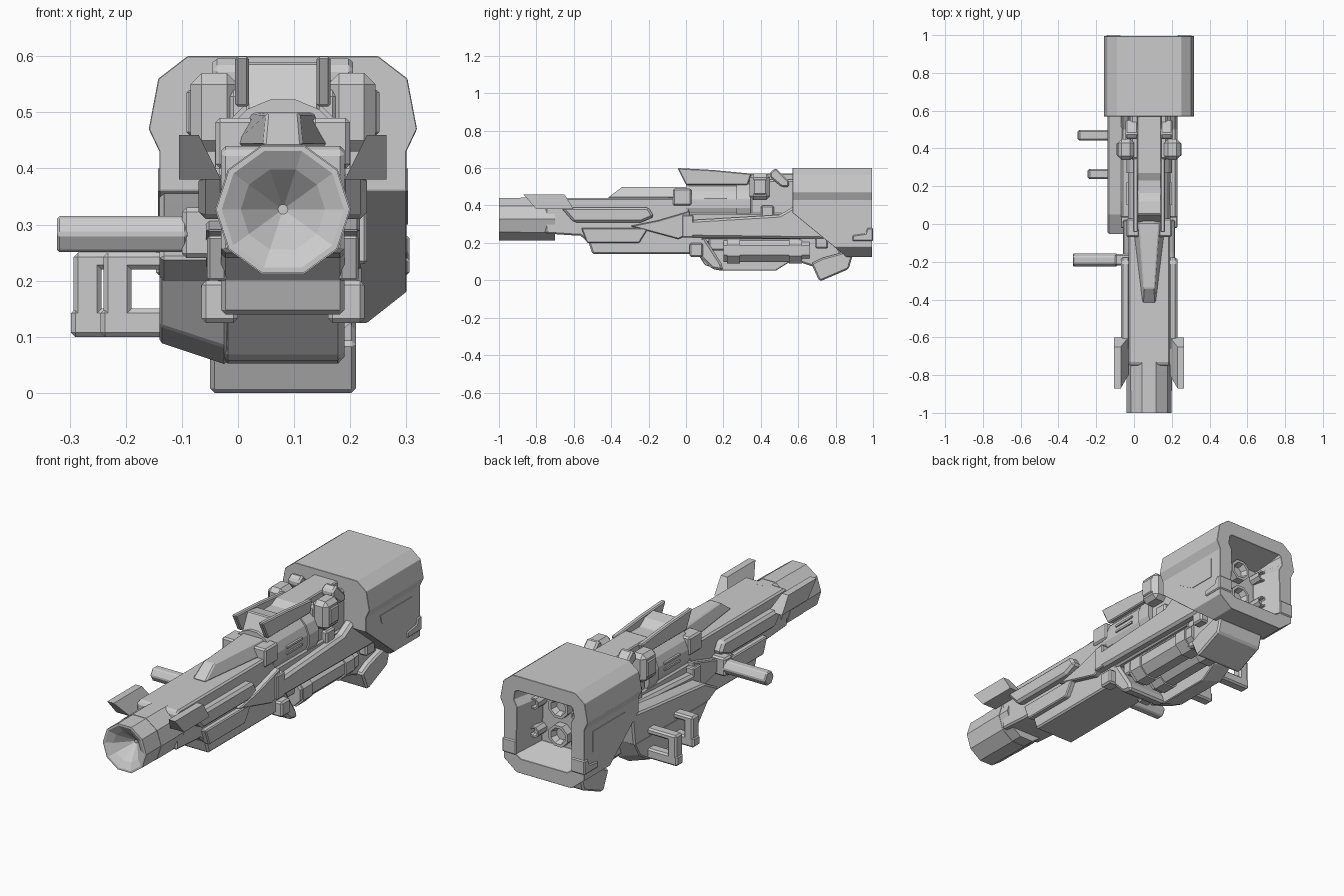
import bpy, bmesh
from math import pi, cos, sin

cube = bpy.data.objects.get("Cube")
if cube:
    bpy.data.objects.remove(cube, do_unlink=True)

grey = bpy.data.materials.new("plain_grey")
grey.use_nodes = True
tone = (0.6, 0.6, 0.6, 1)
grey.diffuse_color = tone
grey.node_tree.nodes["Principled BSDF"].inputs["Base Color"].default_value = tone

AXIS = 0.08          # centre line; every part is modelled around it
BORE = 0.327         # height of the barrel's centre
BODY = 0.11          # half width of the main body
FLANK = 0.15         # half width over the side rails
SHARP, FINE, SOFT, WIDE = 0, 0.005, 0.008, 0.012  # chamfer sizes


def finish(name, bm, chamfer=SHARP, mirror=False):
    bmesh.ops.recalc_face_normals(bm, faces=bm.faces)
    mesh = bpy.data.meshes.new(name)
    bm.to_mesh(mesh)
    bm.free()
    mesh.materials.append(grey)
    ob = bpy.data.objects.new(name, mesh)
    ob.location.x = AXIS
    bpy.context.collection.objects.link(ob)
    if chamfer:
        mod = ob.modifiers.new("chamfer", 'BEVEL')
        mod.width, mod.segments = chamfer, 1
        mod.limit_method, mod.angle_limit = 'ANGLE', 0.6
    if mirror:
        ob.modifiers.new("mirror", 'MIRROR')


def loft(first, second):
    """Join two matching outlines into a closed solid."""
    bm = bmesh.new()
    start = [bm.verts.new(point) for point in first]
    end = [bm.verts.new(point) for point in second]
    bm.faces.new(start)
    bm.faces.new(end[::-1])
    for i in range(len(start)):
        bm.faces.new((start[i - 1], end[i - 1], end[i], start[i]))
    bmesh.ops.recalc_face_normals(bm, faces=bm.faces)
    return bm


def plate(name, outline, inner, outer, chamfer=SOFT, mirror=False):
    """Side outline (y, z) pushed across from inner to outer."""
    bm = loft([(inner, y, z) for y, z in outline], [(outer, y, z) for y, z in outline])
    finish(name, bm, chamfer, mirror)


def slab(name, outline, half_width=BODY, chamfer=SOFT):
    plate(name, outline, -half_width, half_width, chamfer)


def pair(name, outline, inner, outer, chamfer=SOFT):
    plate(name, outline, inner, outer, chamfer, mirror=True)


def rectangle(back, front, bottom, top):
    return [(back, bottom), (front, bottom), (front, top), (back, top)]


def ring(sides, radius, across, y, height):
    """Regular outline facing along y with a flat side on top."""
    turns = [pi / 2 + (i + 0.5) * 2 * pi / sides for i in range(sides)]
    return [(across + radius * cos(t), y, height + radius * sin(t)) for t in turns]


def tube(sides, radius, height, start, end, across=0):
    return loft(ring(sides, radius, across, start, height), ring(sides, radius, across, end, height))


def sink(bm, facing, *steps):
    """Inset the front (-1) or back (1) face repeatedly; each step is (thickness, depth)."""
    face = max(bm.faces, key=lambda f: facing * f.normal.y)
    for thickness, depth in steps:
        bmesh.ops.inset_individual(bm, faces=[face], thickness=thickness, depth=depth)
    return bm


# Barrel: ten sides, funnel muzzle
barrel = tube(sides=10, radius=0.119, height=BORE, start=-1, end=-0.7)
finish("barrel", sink(barrel, -1, (0.01, 0), (0.034, -0.02), (0.066, -0.07)))
finish("barrel_collar", tube(sides=10, radius=0.121, height=BORE, start=-0.885, end=-0.76))

# Front shroud and its lower housing
slab("front_shroud", [(-0.75, 0.25), (-0.75, 0.43), (-0.73, 0.44), (0.02, 0.44), (0.02, 0.24), (-0.6, 0.24)])
slab("front_lower_housing", [(-0.6, 0.3), (-0.6, 0.27), (-0.52, 0.2), (-0.5, 0.14),
                             (0.06, 0.14), (0.1, 0.24), (0.06, 0.3)])
pair("lower_side_strip", [(-0.56, 0.28), (-0.53, 0.2), (-0.25, 0.2), (-0.2, 0.28)],
     inner=0.1, outer=0.135, chamfer=FINE)

# Flared fins beside the muzzle: the upper edge leans outwards and forwards
lower, upper = [(-0.8, 0.38), (-0.6, 0.38)], [(-0.65, 0.46), (-0.87, 0.46)]
inner_side = [(BODY, y, z) for y, z in lower] + [(FLANK, y, z) for y, z in upper]
outer_side = [(0.185, y, z) for y, z in lower + upper]
finish("muzzle_fin", loft(inner_side, outer_side), mirror=True)

# Long rails and blocks on both flanks
pair("front_flank_rail", [(-0.67, 0.39), (-0.6, 0.31), (-0.24, 0.31), (-0.17, 0.34), (-0.2, 0.39)],
     inner=0.1, outer=FLANK, chamfer=WIDE)
pair("flank_wedge", [(-0.3, 0.29), (-0.04, 0.22), (0.02, 0.25), (0.02, 0.37), (-0.15, 0.32)],
     inner=0.1, outer=0.137, chamfer=FINE)
pair("flank_block", rectangle(-0.02, 0.04, 0.23, 0.35), inner=0.1, outer=FLANK, chamfer=FINE)
pair("shoulder_block", rectangle(-0.07, 0.03, 0.4, 0.49), inner=0.05, outer=0.12)
pair("rear_flank_rail", [(0, 0.23), (0.78, 0.22), (0.62, 0.42), (0.5, 0.35), (0, 0.32)],
     inner=0.1, outer=FLANK, chamfer=WIDE)

# Centre body and inner tubes
slab("centre_body", rectangle(0, 0.62, 0.22, 0.36))
finish("upper_tube", tube(sides=16, radius=0.115, height=0.41, start=0, end=0.27))
finish("upper_tube_band", tube(sides=16, radius=0.123, height=0.41, start=0.27, end=0.345))
for side, z in (("lower", 0.4), ("upper", 0.43)):
    pair(side + "_tube_rib", rectangle(0.1, 0.22, z, z + 0.01), inner=0.1, outer=0.12, chamfer=SHARP)
slab("rear_neck", rectangle(0.34, 0.62, 0.3, 0.54), half_width=0.1, chamfer=WIDE)


# Tapering ridge on top of the front shroud
def ridge_end(wide, narrow, foot, crest):
    return [(-wide, foot, 0.44), (wide, foot, 0.44), (narrow, crest, 0.5), (-narrow, crest, 0.5)]


ridge = loft(ridge_end(wide=0.035, narrow=0.03, foot=-0.42, crest=-0.34),
             ridge_end(wide=0.09, narrow=0.055, foot=0.02, crest=0.02))
finish("top_ridge", ridge, FINE)

# Upper rail: ramped centre between two hooked cheeks
slab("upper_rail", [(0, 0.49), (0.6, 0.49), (0.6, 0.57), (0.27, 0.57), (0.23, 0.55), (0.16, 0.55),
                    (0.12, 0.58), (0.05, 0.59)], half_width=0.065, chamfer=FINE)
pair("upper_rail_cheek", [(-0.045, 0.6), (0, 0.51), (0.33, 0.51), (0.35, 0.57), (0.14, 0.59)],
     inner=0.06, outer=0.085, chamfer=FINE)

# Clamps in front of the rear housing
pair("clamp_block", rectangle(0.34, 0.45, 0.43, 0.57), inner=0.08, outer=0.165, chamfer=0.02)
pair("clamp_cap", rectangle(0.36, 0.43, 0.46, 0.54), inner=FLANK, outer=0.172, chamfer=FINE)
pair("tilted_clamp", [(0.45, 0.58), (0.48, 0.6), (0.55, 0.53), (0.55, 0.5), (0.51, 0.5), (0.45, 0.55)],
     inner=0.06, outer=0.125)
pair("clamp_foot", rectangle(0.4, 0.47, 0.33, 0.4), inner=0.08, outer=0.125)

# Rear housing: chamfered shell, sunken at the back, sliced underneath
half = [(0.17, 0.6), (0.222, 0.56), (0.239, 0.47), (0.22, 0.43), (0.22, 0.18), (FLANK, 0.125)]
outline = half + [(-across, z) for across, z in reversed(half)]
housing = loft([(across, 0.57, z) for across, z in outline], [(across, 0.995, z) for across, z in outline])
sink(housing, 1, (0.075, 0), (0.04, -FLANK))
bmesh.ops.bisect_plane(housing, geom=housing.verts[:] + housing.edges[:] + housing.faces[:],
                       plane_co=(0, 0.62, 0.32), plane_no=(0, -0.63, -0.77), clear_outer=True)
bmesh.ops.holes_fill(housing, edges=[edge for edge in housing.edges if edge.is_boundary])
finish("rear_housing", housing, WIDE)

# Housing details: side panels, corner guards, nozzles
pair("side_panel", [(0.68, 0.4), (0.69, 0.36), (0.79, 0.3), (0.93, 0.3), (0.93, 0.4)],
     inner=0.215, outer=0.223, chamfer=SHARP)
pair("corner_guard", [(0.89, 0.21), (1, 0.21), (1, 0.28), (0.97, 0.28), (0.96, 0.25), (0.89, 0.24)],
     inner=FLANK, outer=0.226, chamfer=FINE)
for level, z in (("lower", 0.3), ("upper", 0.44)):
    large = tube(sides=8, radius=0.055, height=z, start=0.83, end=0.885)
    finish(level + "_large_nozzle", sink(large, 1, (0.014, 0), (WIDE, -0.03)))
    small = tube(sides=8, radius=0.028, height=z, start=0.83, end=0.91, across=0.115)
    finish(level + "_small_nozzle", sink(small, 1, (SOFT, 0), (FINE, -0.02)), mirror=True)

# Underside: slanted guard, canisters, shoulder pad
slab("slanted_guard", [(0, 0.23), (0.05, 0.15), (0.14, 0.06), (0.2, 0.05), (0.19, 0.09), (0.1, 0.23)],
     chamfer=WIDE)
pair("guard_bracket", rectangle(0.02, 0.09, 0.125, 0.2), inner=0.08, outer=0.145)
slab("canister_mount", rectangle(0.12, 0.7, 0.16, 0.24), half_width=0.09)
spot = dict(sides=8, height=0.16, across=0.055)
finish("canister", tube(radius=0.068, start=0.2, end=0.66, **spot), mirror=True)
for place, y in (("front", 0.22), ("rear", 0.55)):
    finish(place + "_canister_band", tube(radius=0.076, start=y, end=y + 0.07, **spot), mirror=True)
slab("pad_arm", [(0.6, 0.25), (0.6, 0.1), (0.69, 0.07), (0.84, 0.12), (0.78, 0.25)], half_width=0.1)
slab("shoulder_pad", [(0.67, 0.09), (0.71, 0), (0.73, 0), (0.87, 0.06), (0.89, 0.13), (0.84, 0.15),
                      (0.73, 0.12)], half_width=0.13)
pair("pad_latch", rectangle(0.69, 0.76, 0.17, 0.24), inner=0.08, outer=0.14)

# Right flank housing with a skirt sloping inwards at the bottom
plate("right_housing", [(-0.06, 0.24), (0.02, 0.2), (0.6, 0.2), (0.62, 0.36), (0.45, 0.34), (0.05, 0.3)],
      inner=-0.08, outer=-0.22)
skirt = [(0.02, 0.21), (0.1, 0.12), (0.19, 0.09), (0.48, 0.09), (0.56, 0.14), (0.6, 0.21)]
outer_side = [(-0.22, y, z) for y, z in skirt]
inner_side = [(-0.1, y, z if z > 0.2 else z - 0.04) for y, z in skirt]
finish("right_skirt", loft(inner_side, outer_side), FINE)

# Handles on the right side
rod = [(y, z) for _, y, z in ring(sides=6, radius=0.037, across=0, y=-0.19, height=0.283)]
rod = [(-0.19 + across, z) for across, _, z in ring(sides=6, radius=0.037, across=0, y=0, height=0.283)]
plate("fore_handle", rod, inner=-0.17, outer=-0.403, chamfer=FINE)
plate("fore_handle_mount", rectangle(-0.22, -0.16, 0.24, 0.33), inner=-0.1, outer=-0.18)
for name, y, reach in (("rear_grip", 0.47, -0.378), ("trigger_grip", 0.265, -0.325)):
    front, back = y - 0.027, y + 0.027
    plate(name + "_bar", rectangle(front, back, 0.1, 0.15), inner=-0.2, outer=reach)
    plate(name + "_post", rectangle(front, back, 0.12, 0.25), inner=reach + 0.055, outer=reach + FINE)
    plate(name + "_arm", rectangle(front, back, 0.22, 0.25), inner=-0.2, outer=reach + FINE)
